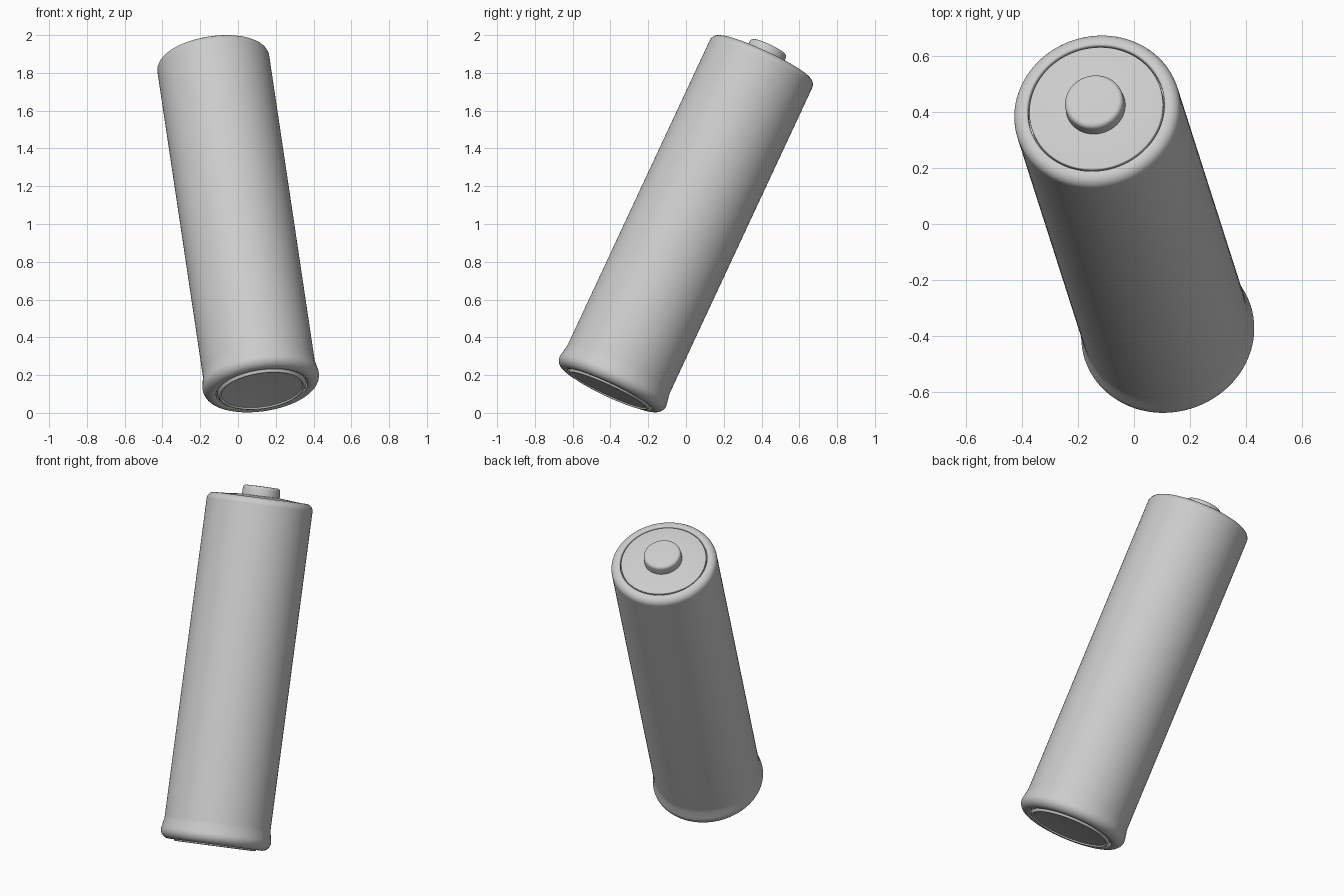
import bpy, bmesh
from math import sin, cos, pi, radians
from mathutils import Vector, Matrix

cube = bpy.data.objects.get("Cube")
if cube:
    bpy.data.objects.remove(cube, do_unlink=True)

metal = bpy.data.materials.new("plain_grey")
metal.use_nodes = True
grey = (0.6, 0.6, 0.6, 1)
metal.diffuse_color = grey
metal.node_tree.nodes["Principled BSDF"].inputs["Base Color"].default_value = grey

# The whole cell leans back and to one side
axis = Vector((-0.134, 0.419, 0.898)).normalized()
lean = Matrix.Translation((-0.004, 0.002, 1)) @ axis.to_track_quat('Z', 'Y').to_matrix().to_4x4()


def arc(r, h, size, start, end, steps=8):
    """Rounded corner of a profile: radius and height pairs, angles in degrees."""
    angles = [radians(start + (end - start) * i / steps) for i in range(steps + 1)]
    return [(r + size * cos(a), h + size * sin(a)) for a in angles]


def lathe(name, profile, segments=96):
    """Spin a profile of (radius, height) around the cell's long axis."""
    bm = bmesh.new()
    verts = [bm.verts.new((r, 0, h)) for r, h in profile]
    edges = [bm.edges.new(pair) for pair in zip(verts, verts[1:])]
    bmesh.ops.spin(bm, geom=verts + edges, cent=(0, 0, 0), axis=(0, 0, 1),
                   angle=2 * pi, steps=segments, use_merge=True)
    bmesh.ops.remove_doubles(bm, verts=bm.verts, dist=0.0001)
    bmesh.ops.recalc_face_normals(bm, faces=bm.faces)
    mesh = bpy.data.meshes.new(name)
    bm.to_mesh(mesh)
    bm.free()
    mesh.materials.append(metal)
    obj = bpy.data.objects.new(name, mesh)
    bpy.context.collection.objects.link(obj)
    obj.matrix_world = lean
    bpy.ops.object.select_all(action='DESELECT')
    obj.select_set(True)
    bpy.context.view_layer.objects.active = obj
    bpy.ops.object.shade_smooth_by_angle(angle=radians(40))
    return obj


# Casing: swollen bead at the foot, straight wall, rounded shoulder
lathe("casing",
      [(0, -0.95), (0.245, -0.95), (0.245, -0.972)]
      + arc(0.261, -0.927, 0.05, -105, 20, 12)
      + [(0.304, -0.885), (0.3, -0.868), (0.299, -0.85)]
      + arc(0.259, 0.942, 0.04, 0, 90)
      + arc(0.253, 0.974, 0.008, 90, 180, 4)
      + [(0.245, 0.955), (0, 0.955)])

# Gently coned end disc around the button
lathe("top_disc",
      [(0, 0.95), (0.241, 0.95)] + arc(0.237, 0.977, 0.004, 0, 90, 3)
      + [(0.12, 0.992), (0, 0.992)])

# Button terminal with a slight taper and a soft edge
lathe("positive_button",
      [(0, 0.96), (0.107, 0.96), (0.107, 0.992)]
      + arc(0.087, 1.028, 0.018, 5, 90, 6) + [(0, 1.047)])

# Dished base plate with a raised lip
lathe("negative_plate",
      [(0, -0.955), (0.238, -0.955), (0.238, -0.97)]
      + arc(0.224, -0.977, 0.008, 0, -180, 8)
      + [(0.21, -0.976), (0, -0.976)])
